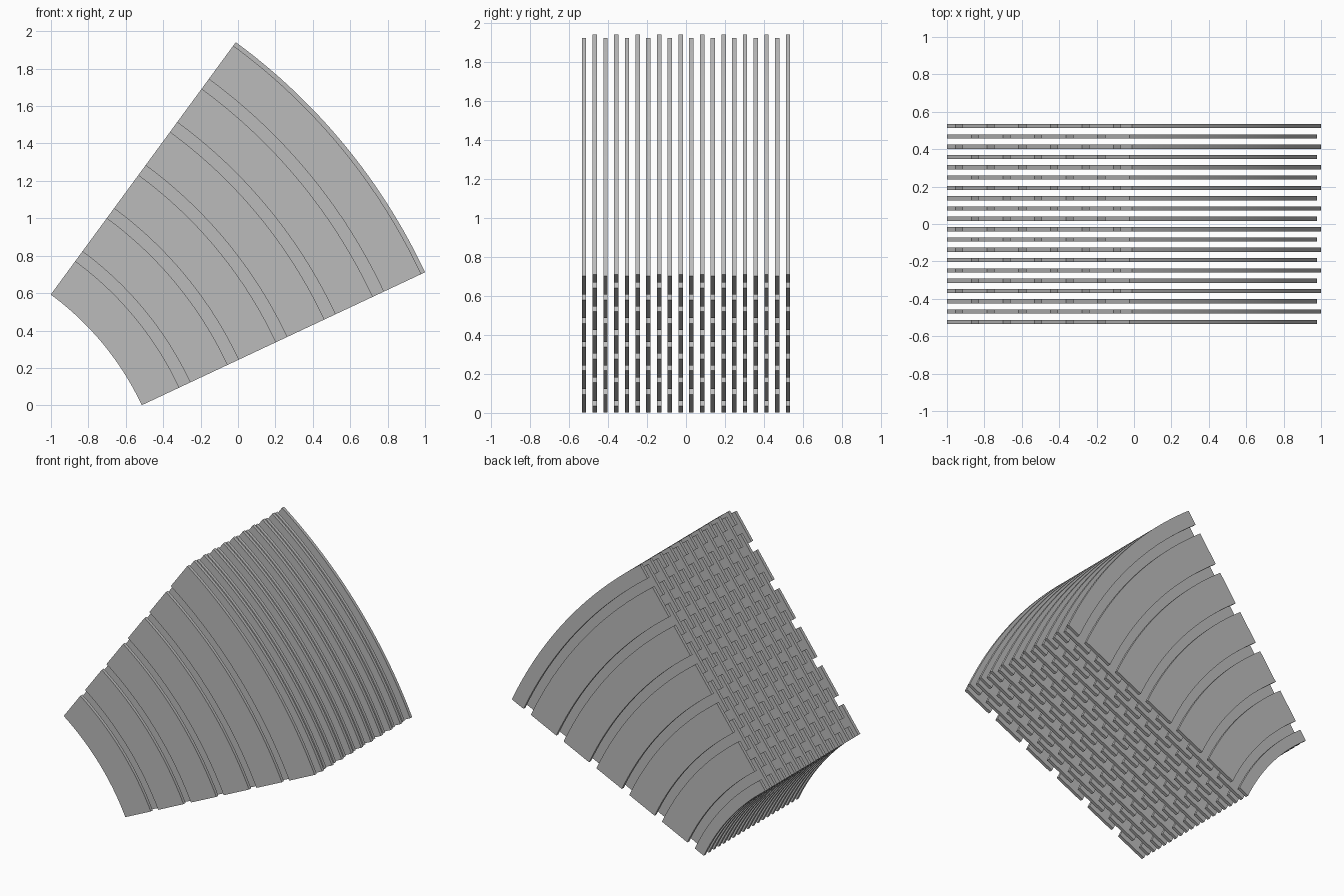
import bpy
import bmesh
from math import cos, sin, radians

cube = bpy.data.objects.get("Cube")
if cube:
    bpy.data.objects.remove(cube, do_unlink=True)

# Shared arc layout
CX, CZ = -1.917, -0.657
R_IN, R_OUT = 1.549, 3.222
A0, A1 = radians(25.13), radians(53.75)
STEPS = 32
# Radial rhythm of the bars
PITCH, GAP = 0.2857, 0.064
BARS = 6
# Stack of thin layers
LAYERS, SPACING, THICK = 20, 0.0551, 0.0225

grey = bpy.data.materials.new("plain grey")
grey.use_nodes = True
colour = (0.5, 0.5, 0.5, 1)
grey.diffuse_color = colour
grey.node_tree.nodes["Principled BSDF"].inputs["Base Color"].default_value = colour


def add_arc_bar(bm, r0, r1, y):
    """Sweep a rectangular section around the arc centre."""
    rings = []
    for i in range(STEPS + 1):
        a = A0 + (A1 - A0) * i / STEPS
        section = [(r0, -1), (r1, -1), (r1, 1), (r0, 1)]
        rings.append([bm.verts.new((CX + r * cos(a), y + s * THICK / 2, CZ + r * sin(a)))
                      for r, s in section])
    for p, q in zip(rings, rings[1:]):
        for k in range(4):
            n = (k + 1) % 4
            bm.faces.new((p[k], p[n], q[n], q[k]))
    bm.faces.new(rings[0])
    bm.faces.new(rings[-1][::-1])


def add_layer(index):
    """One layer of concentric bars; odd layers are shifted by half a pitch."""
    y = (index - (LAYERS - 1) / 2) * SPACING
    start = R_IN - (PITCH / 2 if index % 2 else 0)
    bm = bmesh.new()
    for k in range(BARS + index % 2):
        r0 = max(start + k * PITCH, R_IN)
        r1 = min(start + (k + 1) * PITCH - GAP, R_OUT)
        add_arc_bar(bm, r0, r1, y)
    bmesh.ops.recalc_face_normals(bm, faces=bm.faces)
    name = f"{'shifted' if index % 2 else 'plain'}_arc_layer_{index + 1}"
    mesh = bpy.data.meshes.new(name)
    bm.to_mesh(mesh)
    bm.free()
    mesh.materials.append(grey)
    obj = bpy.data.objects.new(name, mesh)
    bpy.context.collection.objects.link(obj)
    return obj


bpy.ops.object.select_all(action='DESELECT')
for i in range(LAYERS):
    layer = add_layer(i)
    layer.select_set(True)
    bpy.context.view_layer.objects.active = layer
bpy.ops.object.shade_smooth_by_angle(angle=radians(30))
